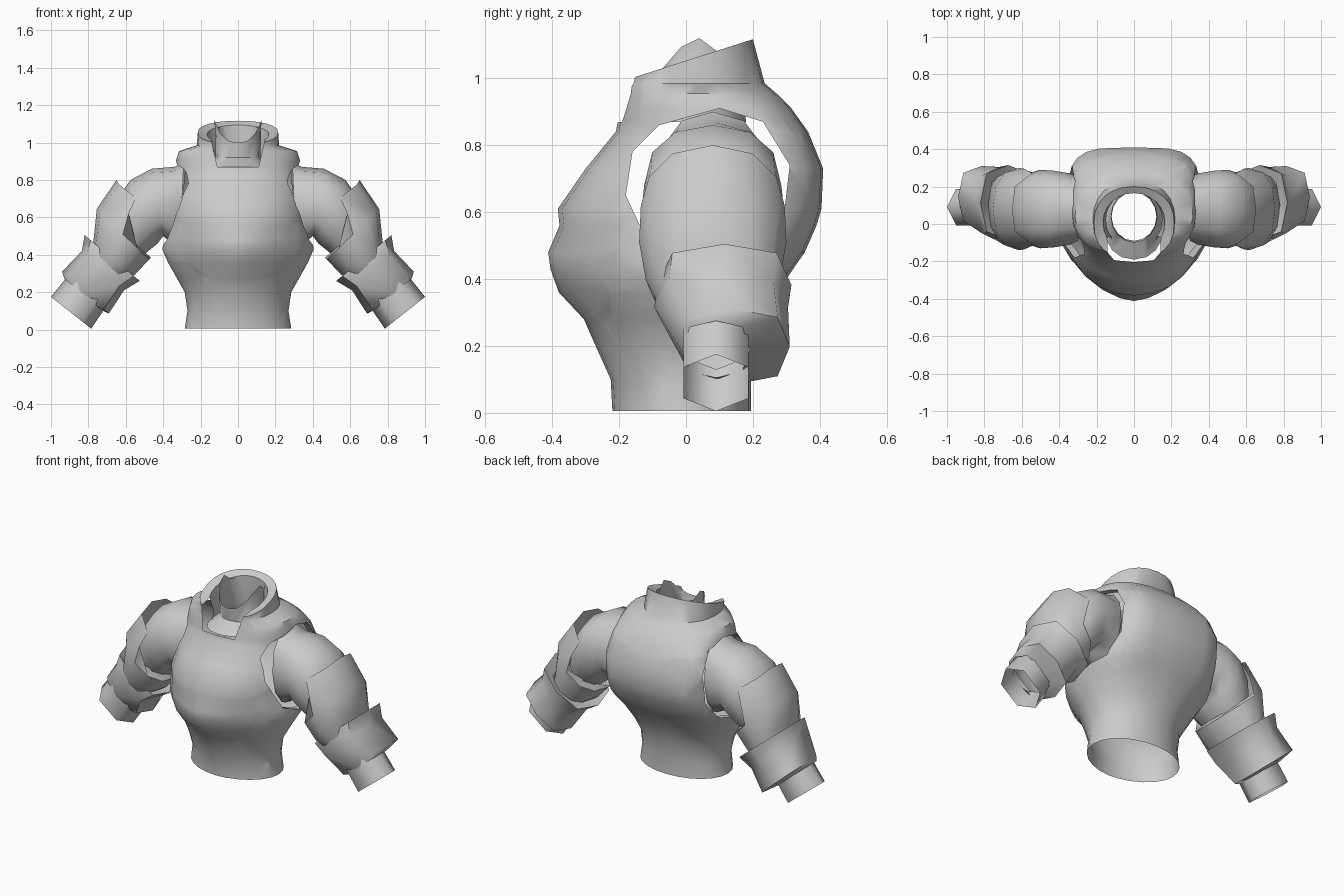
import bpy, bmesh, math
from mathutils import Vector

if "Cube" in bpy.data.objects:
    bpy.data.objects.remove(bpy.data.objects["Cube"])

grey = bpy.data.materials.new("cloth_grey")
grey.diffuse_color = (0.6, 0.6, 0.6, 1)
grey.use_nodes = True
grey.node_tree.nodes["Principled BSDF"].inputs["Base Color"].default_value = grey.diffuse_color
CY = 0.08          # depth of the arm axis


def finish(name, bm, angle=60):
    bmesh.ops.recalc_face_normals(bm, faces=bm.faces)
    me = bpy.data.meshes.new(name)
    bm.to_mesh(me)
    bm.free()
    me.materials.append(grey)
    ob = bpy.data.objects.new(name, me)
    bpy.context.collection.objects.link(ob)
    bpy.ops.object.select_all(action='DESELECT')
    ob.select_set(True)
    bpy.context.view_layer.objects.active = ob
    bpy.ops.object.shade_smooth_by_angle(angle=math.radians(angle))
    return ob


def loft(bm, rings):
    rows = [[bm.verts.new(p) for p in r] for r in rings]
    n = len(rows[0])
    for a, b in zip(rows, rows[1:]):
        for i in range(n):
            j = (i + 1) % n
            bm.faces.new((a[i], a[j], b[j], b[i]))


def spow(v, n):
    return math.copysign(abs(v) ** (2 / n), v)


def body_ring(z, w, yf, yb, nf=2.4, nb=3.2, slope=0, n=24):
    """Rounded section: half width w, from yf to yb; slope tilts it back-up."""
    cy, pts = (yf + yb) / 2, []
    for i in range(n):
        a = 2 * math.pi * i / n
        c, s = math.cos(a), math.sin(a)
        e = nb if s > 0 else nf
        y = cy + (yb - cy) * spow(s, e)
        pts.append((w * spow(c, e), y, z + slope * (y - cy)))
    return pts


def cut_away(bm, poly, axis, test):
    """Slice along a convex outline seen down an axis, remove faces inside it."""
    u, v = [k for k in range(3) if k != axis]
    mid = Vector((0, 0, 0))
    mid[u] = sum(p[0] for p in poly) / len(poly)
    mid[v] = sum(p[1] for p in poly) / len(poly)
    inside = [f for f in bm.faces if test(f.calc_center_median())]
    for p, q in zip(poly, poly[1:] + poly[:1]):
        co, no = Vector((0, 0, 0)), Vector((0, 0, 0))
        co[u], co[v] = p
        no[u], no[v] = q[1] - p[1], p[0] - q[0]
        if (mid - co).dot(no) > 0:
            no.negate()
        # slice only what is still inside the outline so far
        geom = inside + list({e for f in inside for e in f.edges}) \
            + list({w for f in inside for w in f.verts})
        res = bmesh.ops.bisect_plane(bm, geom=geom, dist=1e-5, plane_co=co, plane_no=no)
        pool = {f for f in res["geom"] if isinstance(f, bmesh.types.BMFace)} | set(inside)
        inside = [f for f in pool if f.is_valid and (f.calc_center_median() - co).dot(no) < 0]
    bmesh.ops.delete(bm, geom=inside, context='FACES')


# Torso: waist, chest, shoulders and standing collar in one shell
bm = bmesh.new()
loft(bm, [body_ring(*r) for r in (
    (0.005, .285, -.22, .195, 1.9, 2.1), (.10, .27, -.225, .195, 1.9, 2.1),
    (.20, .285, -.27, .21, 1.8, 2.1), (.28, .33, -.305, .235, 1.65, 2.2),
    (.36, .375, -.38, .275, 1.55, 2.5), (.43, .405, -.405, .32, 1.55, 2.9),
    (.48, .395, -.412, .355, 1.65, 3.3), (.56, .38, -.378, .39, 2.0, 3.6),
    (.61, .37, -.383, .405, 2.1, 3.8), (.73, .36, -.30, .41, 2.2, 4),
    (.84, .34, -.21, .365, 2.2, 3.6), (.91, .33, -.195, .315, 2.1, 3),
    (.955, .315, -.19, .27, 1.9, 2.5), (.985, .22, -.19, .235, 2.4, 2.2),
    (1.055, .215, -.185, .20, 2.5, 2.2, .32), (1.045, .165, -.14, .165, 2.3, 2, .32),
    (.93, .15, -.12, .17, 2.2, 2), (.87, .155, -.15, .18, 2, 2))])
bmesh.ops.triangulate(bm, faces=bm.faces)
# arm openings
hole = [(-.18, .65), (-.16, .78), (-.08, .86), (.10, .91), (.23, .87),
        (.31, .74), (.29, .57), (.20, .45), (.05, .42), (-.10, .48)]
for side in (-1, 1):
    cut_away(bm, hole, 0, lambda c: c.x * side > 0.18)
# collar notch
cut_away(bm, [(-.11, .87), (.11, .87), (.14, 1.0), (.18, 1.2), (-.18, 1.2), (-.14, 1.0)],
         1, lambda c: c.y < -0.02)
bmesh.ops.remove_doubles(bm, verts=bm.verts, dist=0.002)
# turned-in hem round each arm opening
hem = [e for e in bm.edges if e.is_boundary and .38 < e.verts[0].co.z < .93
       and min(abs(v.co.x) for v in e.verts) > .2]
new = bmesh.ops.extrude_edge_only(bm, edges=hem)["geom"]
for v in new:
    if isinstance(v, bmesh.types.BMVert):
        v.co.x -= math.copysign(.04, v.co.x)
finish("torso", bm, 50)

# Inner neck band, low in front and raised at the side points
bm = bmesh.new()
top = [(x, y, 1.0 + .12 * abs(x / .125) ** 3 if y < .05 else 1.08)
       for x, y, z in body_ring(1, .125, -.10, .18, 2, 2, 0, 16)]
loft(bm, [body_ring(.87, .16, -.19, .18, 2.2, 2, 0, 16),
          body_ring(.92, .12, -.09, .17, 2, 2, 0, 16), top])
finish("inner_neck", bm)


def arm_ring(outer, inner, hy, side, cy=CY, n=12, e=2.3):
    """Section between an outer and an inner (x, z) point, hy deep each way."""
    pts = []
    for i in range(n):
        a = 2 * math.pi * i / n
        t = (1 + spow(math.cos(a), e)) / 2
        x, z = [q + (p - q) * t for p, q in zip(outer, inner)]
        pts.append((side * x, cy + hy * spow(math.sin(a), e), z))
    return pts


def half_ring(half, side, cy=CY):
    """Free-form rim from (x, depth, z) points, mirrored front to back."""
    pts = half + [(x, -d, z) for x, d, z in half[-2:0:-1]]
    return [(side * x, cy + d, z) for x, d, z in pts]


for side, label in ((-1, "left"), (1, "right")):
    # Shoulder sleeve
    bm = bmesh.new()
    loft(bm, [arm_ring(o, i, h, side) for o, i, h in (
        ((.29, .90), (.31, .44), .17), ((.34, .87), (.34, .45), .19),
        ((.46, .86), (.40, .50), .205), ((.575, .80), (.43, .46), .21),
        ((.65, .69), (.48, .42), .19), ((.69, .55), (.55, .36), .14))])
    finish(label + "_shoulder_sleeve", bm)

    # Upper arm cuff with a stepped upper rim
    bm = bmesh.new()
    rim = [(.65, 0, .80), (.635, .12, .775), (.545, .19, .705), (.585, .215, .62),
           (.62, .215, .535), (.53, .13, .44), (.465, 0, .385)]
    loft(bm, [half_ring(rim, side),
              arm_ring((.755, .645), (.475, .375), .22, side),
              arm_ring((.77, .50), (.55, .295), .20, side),
              arm_ring((.78, .42), (.60, .26), .18, side, .09)])
    finish(label + "_upper_cuff", bm)

    # Flared forearm cuff, fuller at the back, narrowing to the wrist
    bm = bmesh.new()
    loft(bm, [arm_ring(o, i, h, side, c, 8, 2.8) for o, i, h, c in (
        ((.78, .44), (.59, .29), .16, .10),
        ((.82, .505), (.525, .26), .20, .115), ((.835, .42), (.61, .21), .20, .105),
        ((.94, .31), (.69, .085), .165, .145), ((.93, .275), (.73, .105), .10, .09))])
    finish(label + "_forearm_cuff", bm)

    # Open wrist
    bm = bmesh.new()
    loft(bm, [arm_ring(o, i, .11, side, .09, 6) for o, i in (
        ((.90, .30), (.70, .13)), ((1.0, .175), (.785, .005)))])
    finish(label + "_wrist", bm, 65)
